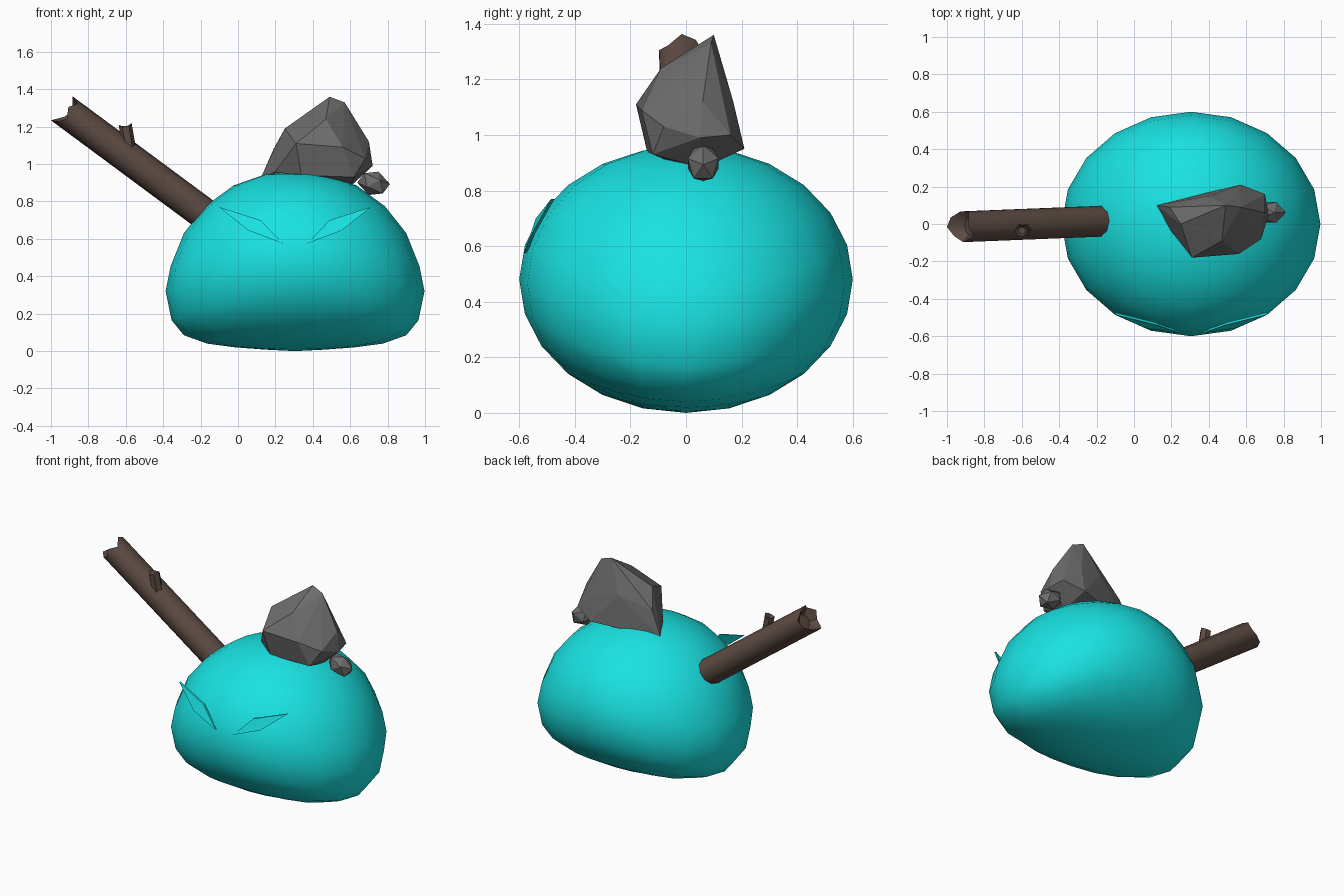
import bpy, bmesh, math
from mathutils import Vector, Matrix

if "Cube" in bpy.data.objects:
    bpy.data.objects.remove(bpy.data.objects["Cube"])


def material(name, rgb):
    m = bpy.data.materials.new(name)
    m.diffuse_color = (*rgb, 1)
    m.use_nodes = True
    m.node_tree.nodes["Principled BSDF"].inputs["Base Color"].default_value = m.diffuse_color
    return m


CYAN = material("cyan", (0.01, 0.76, 0.76))
BROWN = material("brown", (0.11, 0.07, 0.055))
GREY = material("grey", (0.15, 0.15, 0.15))


def finish(bm, name, mat, smooth=None):
    bmesh.ops.recalc_face_normals(bm, faces=bm.faces[:])
    me = bpy.data.meshes.new(name)
    bm.to_mesh(me)
    bm.free()
    ob = bpy.data.objects.new(name, me)
    bpy.context.collection.objects.link(ob)
    me.materials.append(mat)
    if smooth:
        bpy.ops.object.select_all(action='DESELECT')
        ob.select_set(True)
        bpy.context.view_layer.objects.active = ob
        bpy.ops.object.shade_smooth_by_angle(angle=math.radians(smooth))
    return ob


CX = 0.305

# Body: round from the side, sagging wide and flat at its left and right ends
SAG = [(0, 0), (0.16, 0.008), (0.32, 0.02), (0.47, 0.04), (0.595, 0.085),
       (0.66, 0.165), (0.692, 0.32), (0.665, 0.455), (0.595, 0.63),
       (0.48, 0.775), (0.33, 0.885), (0.16, 0.945), (0, 0.96)]
bm = bmesh.new()
bmesh.ops.create_uvsphere(bm, u_segments=20, v_segments=12, radius=1)
for v in bm.verts:
    row = round((math.asin(max(-1, min(1, v.co.z))) + math.pi / 2) / (math.pi / 12))
    phi = math.radians(row * 15 - 90)
    th = math.atan2(v.co.y, v.co.x)
    r, z = SAG[row]
    w = math.cos(th) ** 2
    v.co = (CX + r * math.cos(th), 0.6 * math.cos(phi) * math.sin(th),
            z * w + (0.48 + 0.48 * math.sin(phi)) * (1 - w))
finish(bm, "body", CYAN, 60)

# Eyes: thin slanted blades, mirrored about the body centre
EYE = [(0.405, -0.485, 0.77), (0.185, -0.54, 0.70),
       (0.065, -0.583, 0.575), (0.25, -0.555, 0.645)]
for name, s in (("left_eye", -1), ("right_eye", 1)):
    bm = bmesh.new()
    front = [bm.verts.new((CX + s * x, y, z)) for x, y, z in EYE]
    back = [bm.verts.new((CX + s * x, y + 0.012, z)) for x, y, z in EYE]
    bm.faces.new(front)
    bm.faces.new(back[::-1])
    for i in range(4):
        j = (i + 1) % 4
        bm.faces.new((front[i], back[i], back[j], front[j]))
    finish(bm, name, CYAN)


def branch(name, start, end, radius, sides, jag, hollow):
    """Round stick from start to end with a jagged, hollowed tip."""
    start, end = Vector(start), Vector(end)
    axis = (end - start).normalized()
    u = Vector((0, 1, 0)).cross(axis).normalized()
    v = axis.cross(u)
    bm = bmesh.new()
    rings = []
    for base, k, cut in ((start, 1, 0), (end, 1, 1), (end - axis * hollow, 0.55, 0)):
        ring = []
        for i in range(sides):
            a = 2 * math.pi * i / sides
            off = u * math.cos(a) + v * math.sin(a)
            ring.append(bm.verts.new(base + off * radius * k
                                     + axis * cut * jag[i % len(jag)]))
        rings.append(ring)
    for a, b in zip(rings, rings[1:]):
        for i in range(sides):
            j = (i + 1) % sides
            bm.faces.new((a[i], a[j], b[j], b[i]))
    bm.faces.new(rings[0][::-1])
    bm.faces.new(rings[-1])
    return finish(bm, name, BROWN, 40)


# Stick arm with a broken end and a small twig stub
branch("stick", (0.0, 0.022, 0.60), (-0.925, -0.015, 1.285), 0.086, 10,
       [0.015, 0.0, -0.035, -0.02, 0.015, 0.03, -0.005, -0.03, 0.0, -0.03], 0.06)
branch("twig_stub", (-0.575, -0.03, 1.05), (-0.602, -0.035, 1.205), 0.035, 6,
       [0.01, -0.005, 0.0], 0.02)

# Boulder: faceted hull of a few corner points
ROCK = [(0.12, 0.10, 0.92), (0.19, 0.09, 1.08), (0.25, 0.0, 1.19),
        (0.49, 0.10, 1.36), (0.57, 0.09, 1.33), (0.70, 0.06, 1.12),
        (0.72, 0.05, 0.99), (0.70, 0.16, 1.0), (0.57, 0.21, 0.95),
        (0.31, -0.18, 1.11), (0.34, -0.14, 0.94), (0.56, -0.16, 1.09),
        (0.62, -0.12, 0.93), (0.68, -0.08, 1.03), (0.47, -0.09, 1.24),
        (0.56, 0.17, 1.12), (0.20, -0.04, 0.96), (0.32, 0.15, 0.93),
        (0.40, 0.15, 1.15), (0.40, 0.0, 0.88), (0.60, 0.06, 0.88)]
bm = bmesh.new()
for p in ROCK:
    bm.verts.new(p)
bmesh.ops.convex_hull(bm, input=bm.verts[:])
finish(bm, "boulder", GREY)

# Pebble beside the boulder
bm = bmesh.new()
bmesh.ops.create_icosphere(bm, subdivisions=1, radius=1,
                           matrix=Matrix.Translation((0.725, 0.062, 0.897))
                           @ Matrix.Rotation(0.4, 4, 'Y')
                           @ Matrix.Diagonal((0.092, 0.065, 0.068, 1)))
finish(bm, "pebble", GREY)
